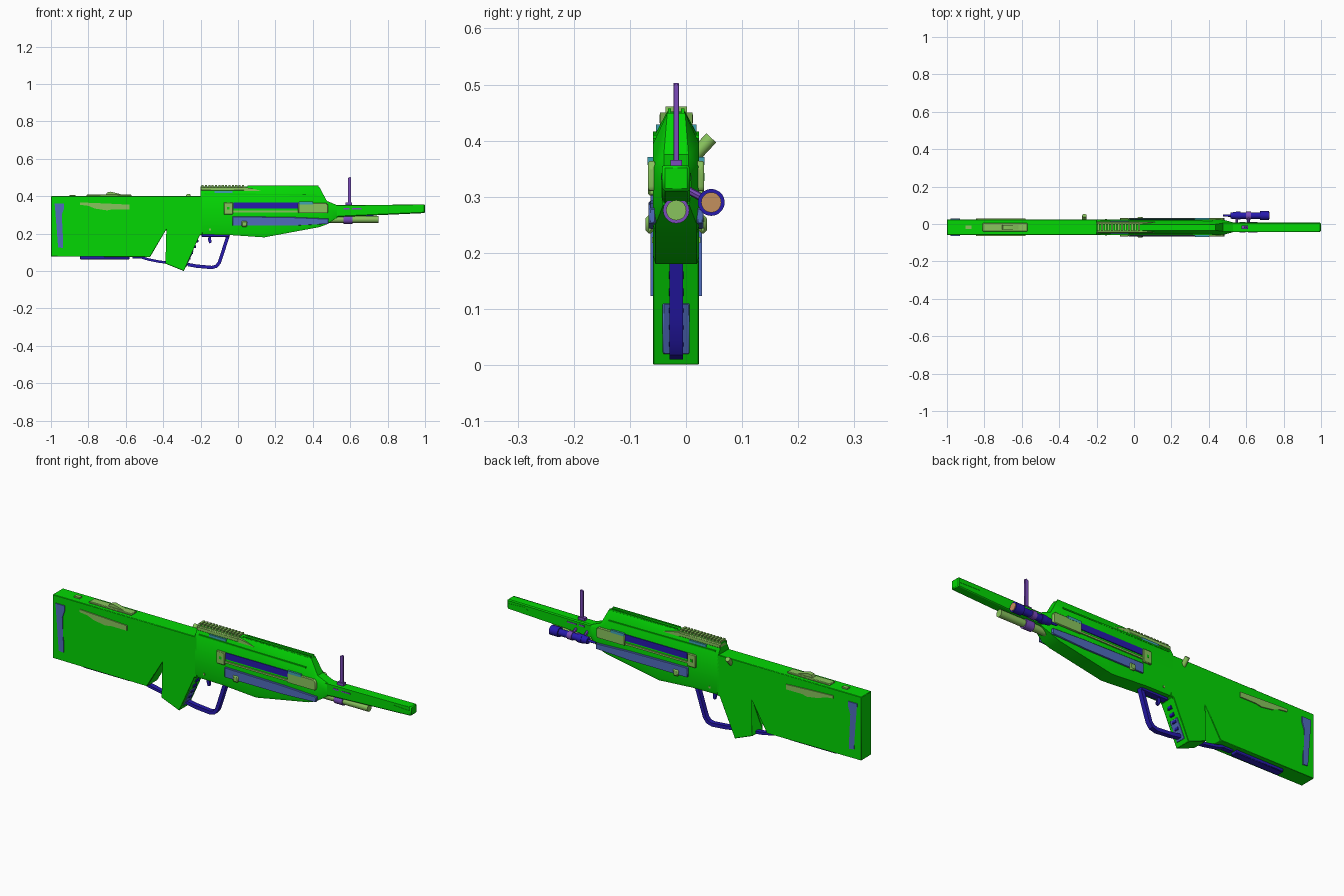
import bpy, bmesh, math
from mathutils import Vector

if "Cube" in bpy.data.objects:
    bpy.data.objects.remove(bpy.data.objects["Cube"])

C = -0.0175   # centre plane of the body in y
HW = 0.041    # body half width


def mat(name, r, g, b):
    m = bpy.data.materials.new(name)
    m.diffuse_color = (r, g, b, 1)
    m.use_nodes = True
    m.node_tree.nodes["Principled BSDF"].inputs["Base Color"].default_value = m.diffuse_color
    return m


GREEN = mat("bright_green", 0.001, 0.68, 0.001)
OLIVE = mat("light_olive_green", 0.25, 0.55, 0.11)
NAVY = mat("deep_blue", 0.02, 0.01, 0.42)
STEEL = mat("slate_blue", 0.08, 0.15, 0.50)
PURPLE = mat("purple", 0.20, 0.07, 0.50)
TAN = mat("tan", 0.55, 0.28, 0.11)
CYAN = mat("teal", 0.05, 0.36, 0.45)


def finish(name, bm, m, bevel=0):
    bmesh.ops.recalc_face_normals(bm, faces=bm.faces)
    me = bpy.data.meshes.new(name)
    bm.to_mesh(me)
    bm.free()
    me.materials.append(m)
    ob = bpy.data.objects.new(name, me)
    bpy.context.collection.objects.link(ob)
    if bevel:
        b = ob.modifiers.new("bevel", 'BEVEL')
        b.width, b.segments = bevel, 1
    return ob


def prism(name, pts, y0, y1, m, bevel=0):
    """xz outline extruded from y0 to y1"""
    bm = bmesh.new()
    a = [bm.verts.new((x, y0, z)) for x, z in pts]
    b = [bm.verts.new((x, y1, z)) for x, z in pts]
    caps = [bm.faces.new(a), bm.faces.new(b[::-1])]
    n = len(pts)
    for i in range(n):
        j = (i + 1) % n
        bm.faces.new((a[j], a[i], b[i], b[j]))
    bmesh.ops.triangulate(bm, faces=caps)
    return finish(name, bm, m, bevel)


def rect(x0, x1, z0, z1):
    return [(x0, z0), (x1, z0), (x1, z1), (x0, z1)]


def block(name, x0, x1, z0, z1, hw, m, bevel=0, y=C):
    return prism(name, rect(x0, x1, z0, z1), y - hw, y + hw, m, bevel)


def sides(name, pts, inner, outer, m, bevel=0):
    """same plate on both flanks"""
    for s, tag in ((-1, "front"), (1, "back")):
        prism(f"{name}_{tag}", pts, C + s * inner, C + s * outer, m, bevel)


def strip(name, path, t, hw, m):
    """bent flat bar of thickness t following an xz path"""
    p = [Vector(q) for q in path]
    left, right = [], []
    for i, q in enumerate(p):
        d = (p[min(i + 1, len(p) - 1)] - p[max(i - 1, 0)]).normalized()
        n = Vector((-d.y, d.x)) * t / 2
        left.append(tuple(q + n))
        right.append(tuple(q - n))
    return prism(name, left + right[::-1], C - hw, C + hw, m)


def tube(name, a, b, r, m, r2=None, seg=20):
    a, b = Vector(a), Vector(b)
    bm = bmesh.new()
    bmesh.ops.create_cone(bm, cap_ends=True, segments=seg, radius1=r,
                          radius2=r if r2 is None else r2, depth=(b - a).length)
    bm.transform((b - a).to_track_quat('Z', 'Y').to_matrix().to_4x4())
    bmesh.ops.translate(bm, vec=(a + b) / 2, verts=bm.verts)
    return finish(name, bm, m)


def loft(name, sections, m):
    """sections: x, half width, top half width, bottom z, shoulder z, top z"""
    bm = bmesh.new()
    rings = []
    for x, hw, tw, zb, zs, zt in sections:
        half = [(hw * .9, zb), (hw, zb + .015), (hw, zs), (tw, zt)]
        ring = half + [(-y, z) for y, z in half[::-1]]
        rings.append([bm.verts.new((x, C + y, z)) for y, z in ring])
    for r, q in zip(rings, rings[1:]):
        for i in range(8):
            j = (i + 1) % 8
            bm.faces.new((r[i], r[j], q[j], q[i]))
    bm.faces.new(rings[0])
    bm.faces.new(rings[-1])
    return finish(name, bm, m)


# Stock with thumb gap and pistol grip
prism("stock_and_grip", [(-1, .078), (-1, .40), (-.19, .40), (-.19, .195), (-.205, .19),
      (-.29, 0), (-.39, .04), (-.315, .22), (-.385, .22), (-.47, .075)],
      C - HW, C + HW, GREEN, .002)

# Receiver with chamfered top and tapering nose
loft("receiver", [(-.20, .041, .016, .195, .405, .452), (-.05, .041, .016, .193, .405, .452),
     (.14, .041, .016, .18, .405, .452), (.435, .041, .016, .235, .395, .449),
     (.475, .041, .022, .25, .355, .375), (.53, .026, .022, .285, .34, .352)], GREEN)
prism("barrel", [(.5, .285), (.56, .29), (1, .31), (1, .356), (.56, .352), (.5, .352)],
      C - .025, C + .025, GREEN, .005)
sides("barrel_slot_a", rect(.565, .595, .33, .338), .024, .027, PURPLE)
sides("barrel_slot_b", rect(.61, .66, .33, .336), .024, .027, PURPLE)
sides("barrel_plate", [(.88, .33), (.99, .328), (.99, .337), (.90, .342)], .024, .0265, GREEN)

# Top rail with teeth, its tapering tail and the teal strip below
block("top_rail", -.2, .035, .428, .450, .030, OLIVE, .004)
prism("rail_tail", [(.03, .428), (.125, .428), (.09, .438), (.03, .450)], C - .029, C + .029, OLIVE)
block("rail_strip", -.125, -.03, .416, .429, .036, CYAN)
for i in range(13):
    x = -.195 + i * .018
    block(f"rail_tooth_{i}", x, x + .011, .448, .461, .019, OLIVE)
for s in (-1, 1):
    block(f"top_ridge_{s}", .05, .43, .445, .457, .003, GREEN, y=C + s * .012)
sides("upper_trim", [(-.18, .409), (.42, .404), (.42, .410), (-.18, .416)], .034, .041, GREEN)

# Receiver flank details
sides("rear_bracket", rect(-.075, -.028, .302, .367), .038, .05, OLIVE, .003)
sides("bracket_hole", rect(-.058, -.046, .328, .342), .045, .0505, GREEN)
sides("slide_bar", rect(-.025, .325, .334, .366), .038, .045, NAVY)
sides("slide_rod", rect(-.03, .33, .314, .323), .038, .047, OLIVE)
sides("fore_block", [(.322, .31), (.478, .31), (.482, .316), (.482, .352), (.472, .364), (.322, .364)],
      .036, .05, OLIVE, .003)
sides("fore_inlay", rect(.325, .40, .357, .371), .037, .0508, CYAN)
sides("lower_panel", [(-.03, .243), (.30, .243), (.485, .252), (.485, .280), (.30, .288), (-.03, .293)],
      .036, .049, STEEL, .003)
sides("latch", [(.02, .235), (.048, .235), (.05, .267), (.018, .267)], .04, .0545, OLIVE, .005)
sides("pin", rect(-.155, -.145, .218, .228), .04, .043, OLIVE)
tube("charging_handle", (-.265, C + .03, .37), (-.265, .045, .405), .012, OLIVE, seg=12)

# Stock details
sides("butt_strap", [(-.962, .127), (-.935, .123), (-.936, .18), (-.942, .21), (-.942, .30),
      (-.93, .335), (-.93, .362), (-.98, .362), (-.98, .35), (-.963, .31), (-.957, .20)],
      .04, .046, STEEL)
sides("cheek_plate", [(-.845, .354), (-.78, .346), (-.765, .334), (-.70, .324), (-.67, .330),
      (-.58, .330), (-.58, .355), (-.70, .361), (-.845, .367)], .04, .046, OLIVE)
block("top_plate", -.81, -.57, .398, .408, .022, OLIVE, .003)
prism("top_latch", [(-.71, .40), (-.59, .40), (-.64, .414), (-.68, .424), (-.70, .42)],
      C - .012, C + .012, OLIVE)
block("top_stud", -.90, -.87, .395, .407, .01, OLIVE)
block("bottom_plate", -.845, -.58, .062, .082, .02, NAVY, .003)
block("bottom_stud", -.565, -.52, .066, .082, .012, NAVY)
strip("grip_link", [(-.52, .075), (-.48, .062), (-.42, .05), (-.35, .042)], .013, .012, NAVY)

# Trigger, guard and finger grips
strip("trigger_guard", [(-.27, .035), (-.22, .026), (-.14, .019), (-.115, .026), (-.10, .045),
      (-.085, .09), (-.05, .2)], .018, .012, NAVY)
block("trigger_housing", -.195, -.045, .183, .2, .016, NAVY, .003)
strip("trigger", [(-.15, .19), (-.155, .17), (-.148, .15)], .012, .006, NAVY)
for i in range(5):
    z = .04 + i * .03
    x = -.29 + z * .447
    block(f"finger_rib_{i}", x - .015, x + .006, z - .008, z + .008, .013, NAVY, .002)
prism("grip_front_panel", [(-.30, .02), (-.277, .02), (-.237, .11), (-.26, .11)],
      C - .024, C + .024, STEEL, .002)

# Tube below the barrel and front sight post
tube("lower_tube", (.48, C, .276), (.75, C, .276), .018, OLIVE)
tube("tube_collar", (.565, C, .276), (.612, C, .276), .0235, PURPLE)
block("sight_base", .575, .61, .345, .366, .01, PURPLE)
prism("sight_post", [(.587, .355), (.605, .355), (.605, .50), (.598, .503), (.587, .497)],
      C - .005, C + .005, PURPLE, .001)

# Side lamp
LY, LZ = .045, .29
for n, x0, x1, r0, r1, m in (
        ("lamp_cable_end", .475, .52, .005, .007, NAVY), ("lamp_tail", .515, .545, .016, .020, NAVY),
        ("lamp_body", .545, .68, .017, .017, NAVY), ("lamp_ring_rear", .545, .57, .021, .021, NAVY),
        ("lamp_ring_mid", .60, .625, .0205, .0205, PURPLE), ("lamp_head", .675, .722, .024, .024, NAVY),
        ("lamp_lens", .722, .725, .018, .018, TAN)):
    tube(n, (x0, LY, LZ), (x1, LY, LZ), r0, m, r1)
tube("lamp_mount_rear", (.55, C + .015, .315), (.55, LY - .01, LZ + .005), .007, PURPLE, seg=8)
tube("lamp_mount_front", (.612, C + .015, .315), (.612, LY - .01, LZ + .005), .007, PURPLE, seg=8)

# Smooth the round parts, keep hard edges
for ob in bpy.context.collection.objects:
    ob.select_set(True)
    bpy.context.view_layer.objects.active = ob
bpy.ops.object.shade_smooth_by_angle(angle=math.radians(35))
